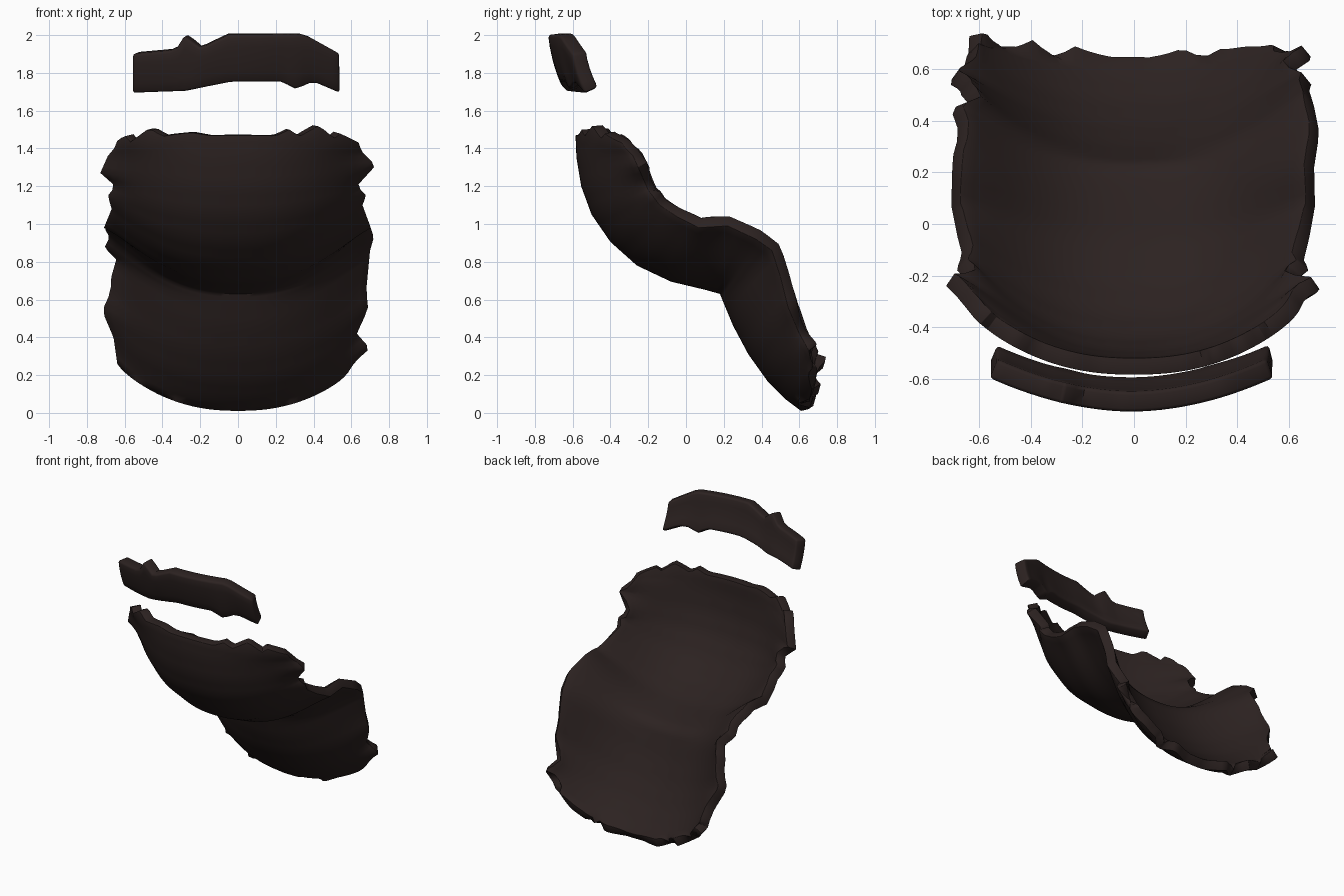
import bpy
import bmesh
from mathutils import Vector

if "Cube" in bpy.data.objects:
    bpy.data.objects.remove(bpy.data.objects["Cube"], do_unlink=True)

fur = bpy.data.materials.new("dark brown")
fur.use_nodes = True
colour = (0.025, 0.016, 0.015, 1)
fur.diffuse_color = colour
shader = fur.node_tree.nodes["Principled BSDF"]
shader.inputs["Base Color"].default_value = colour
shader.inputs["Roughness"].default_value = 0.9


def interp(v, points):
    """Piecewise linear lookup through sorted (position, value) pairs."""
    if v <= points[0][0]:
        return points[0][1]
    for (a, p), (b, q) in zip(points, points[1:]):
        if v <= b:
            return p + (q - p) * (v - a) / (b - a)
    return points[-1][1]


def shell(name, rows, columns, place, thickness):
    """Thick curved sheet with softened rims; place(s, u) gives each grid point."""
    bm = bmesh.new()
    grid = [[bm.verts.new(place(i / rows, 2 * j / columns - 1))
             for j in range(columns + 1)] for i in range(rows + 1)]
    for upper, lower in zip(grid, grid[1:]):
        for j in range(columns):
            bm.faces.new((lower[j], lower[j + 1], upper[j + 1], upper[j]))
    mesh = bpy.data.meshes.new(name)
    bm.to_mesh(mesh)
    bm.free()
    mesh.materials.append(fur)
    obj = bpy.data.objects.new(name, mesh)
    bpy.context.collection.objects.link(obj)
    solid = obj.modifiers.new("thickness", "SOLIDIFY")
    solid.thickness = thickness
    solid.offset = -1
    soft = obj.modifiers.new("soft rim", "BEVEL")
    soft.width = 0.014
    soft.segments = 2
    soft.angle_limit = 1.0
    bpy.ops.object.select_all(action="DESELECT")
    obj.select_set(True)
    bpy.context.view_layer.objects.active = obj
    for modifier in ("thickness", "soft rim"):
        bpy.ops.object.modifier_apply(modifier=modifier)
    bpy.ops.object.shade_smooth_by_angle(angle=0.9)


# Beard: centre line (y, z) and side rim (y, z), from the top down
sections = [
    (-.585, 1.47, -.34, 1.42), (-.58, 1.35, -.28, 1.36), (-.555, 1.2, -.24, 1.27),
    (-.5, 1.05, -.2, 1.18), (-.4, .905, -.14, 1.1), (-.26, .78, -.05, 1.04),
    (-.08, .695, .07, .98), (.1, .652, .22, .99), (.18, .63, .37, .92),
    (.20, .58, .455, .86), (.25, .46, .50, .72), (.33, .31, .54, .56),
    (.43, .17, .60, .42), (.53, .07, .65, .33), (.61, .01, .67, .26)]

# Ragged side rims: height, half width
left_rim = [(.25, .58), (.34, .70), (.42, .63), (.55, .69), (.65, .68), (.86, .70),
            (.93, .72), (.99, .70), (1.1, .66), (1.15, .68), (1.2, .63),
            (1.31, .73), (1.38, .66), (1.42, .64)]
right_rim = [(.26, .64), (.4, .66), (.54, .72), (.65, .67), (.69, .68), (.83, .64),
             (.87, .71), (.93, .68), (.98, .71), (1.08, .67), (1.15, .69),
             (1.2, .65), (1.27, .73), (1.36, .69), (1.42, .64)]

# Ragged top and bottom hems: x, offset along the sheet
top_hem = [(-.64, .02), (-.6, .04), (-.57, .0), (-.47, .06), (-.4, .01), (-.25, .02),
           (-.15, 0), (.2, 0), (.28, .04), (.32, 0), (.43, .07), (.51, .01),
           (.54, .04), (.64, .01)]
bottom_hem = [(-.62, .06), (-.54, -.02), (-.42, .07), (-.32, -.04), (-.25, .06), (-.08, 0),
              (.06, 0), (.2, .05), (.29, -.04), (.36, .03), (.47, .03), (.58, -.01), (.62, .03)]


def beard_point(s, u):
    cy, cz, ry, rz = [interp(s * 14, list(enumerate(c))) for c in zip(*sections)]
    a = abs(u)
    tip = interp(rz, left_rim if u > 0 else right_rim)
    x = (.665 * a + (tip - .665) * a ** 12) * (1 if u > 0 else -1)
    bend = a ** 2.3
    y = cy + (ry - cy) * bend
    z = cz + (rz - cz) * bend
    if s == 0:
        z += interp(x, top_hem)
    if s == 1:
        y += interp(x, bottom_hem)
    return Vector((x, y, z))


shell("beard", 42, 44, beard_point, .065)

# Moustache: curved strip with ragged upper and lower edges
upper_edge = [(-.56, 1.9), (-.33, 1.92), (-.29, 2.0), (-.2, 1.93), (-.05, 2.0),
              (.36, 2.0), (.54, 1.9)]
lower_edge = [(-.56, 1.69), (-.28, 1.70), (-.03, 1.75), (.23, 1.75), (.31, 1.71),
              (.4, 1.75), (.54, 1.69)]


def moustache_point(s, u):
    x = .55 * u - .01
    top, low = interp(x, upper_edge), interp(x, lower_edge)
    z = top + (low - top) * s
    y = -.73 + .13 * abs(u) ** 1.9 + .065 * s - .04 * s * (1 - s)
    return Vector((x, y, z))


shell("moustache", 4, 28, moustache_point, .08)
